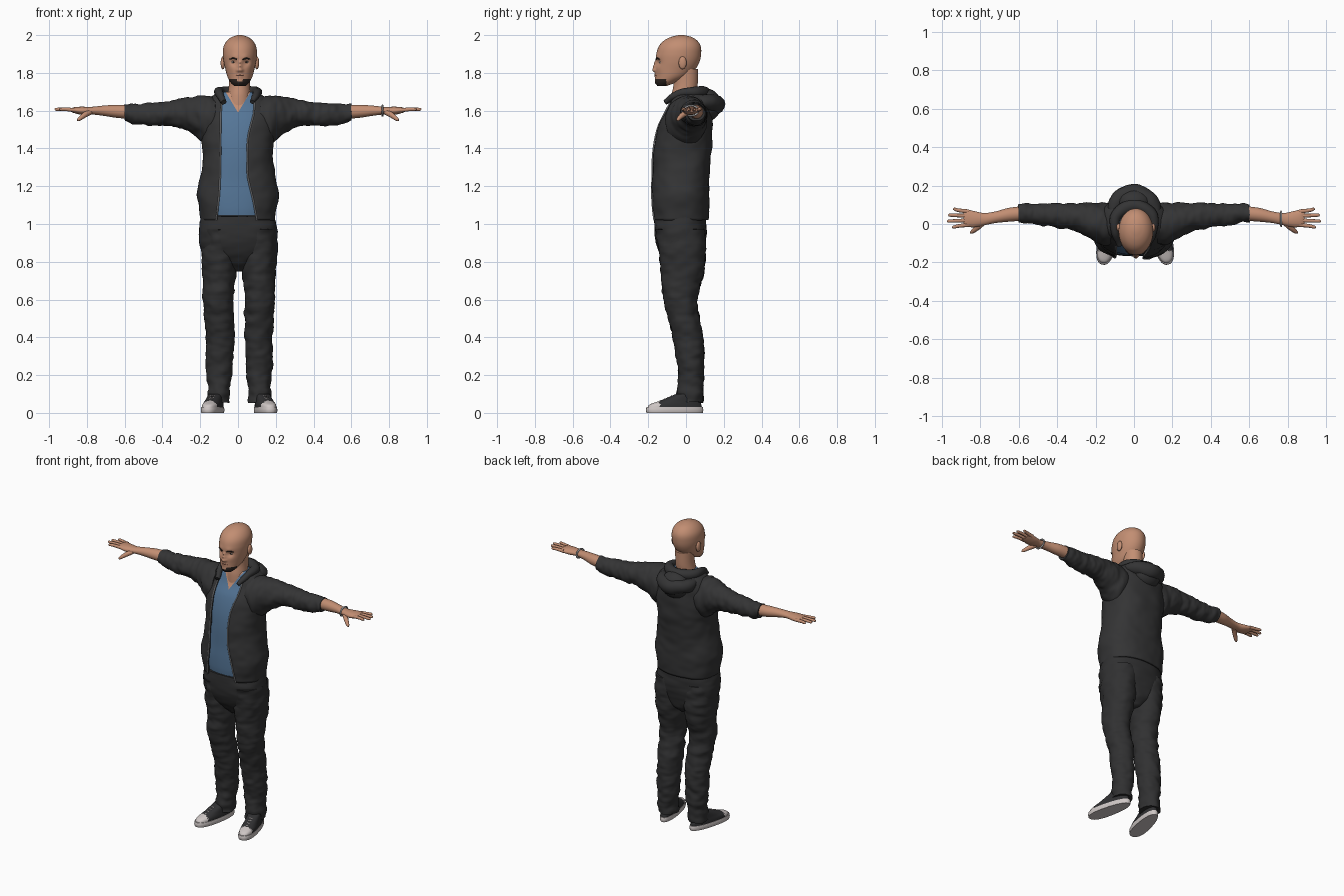
import bpy, bmesh, math
from mathutils import Vector, Matrix, noise

cube = bpy.data.objects.get("Cube")
if cube:
    bpy.data.objects.remove(cube)


def material(name, r, g, b):
    m = bpy.data.materials.new(name)
    m.use_nodes = True
    m.diffuse_color = (r, g, b, 1)
    bsdf = m.node_tree.nodes["Principled BSDF"]
    bsdf.inputs["Base Color"].default_value = (r, g, b, 1)
    bsdf.inputs["Roughness"].default_value = 0.8
    return m


SKIN = material("skin", .54, .27, .17)
JACKET = material("charcoal jacket", .034, .034, .035)
PANTS = material("dark trousers", .03, .03, .031)
SHIRT = material("blue shirt", .09, .18, .31)
HAIR = material("dark hair", .025, .018, .015)
RUBBER = material("pale rubber", .62, .57, .56)
CANVAS = material("black canvas", .03, .03, .032)
METAL = material("silver metal", .42, .42, .43)
LIPS = material("lips", .36, .15, .1)
EYE = material("eye white", .6, .55, .5)


def sample(keys, t):
    """Smooth interpolation of rows whose first entry is the parameter."""
    n = len(keys)
    i = 0
    while i < n - 2 and t > keys[i + 1][0]:
        i += 1

    def slope(j, c):
        a, b = keys[max(j - 1, 0)], keys[min(j + 1, n - 1)]
        return (b[c] - a[c]) / (b[0] - a[0])
    p, q = keys[i], keys[i + 1]
    h = q[0] - p[0]
    f = (t - p[0]) / h
    e = f * f * (3 - 2 * f)
    return [p[c] * (1 - e) + q[c] * e
            + h * f * (1 - f) * ((1 - f) * slope(i, c) - f * slope(i + 1, c))
            for c in range(1, len(p))]


def spread(keys, steps):
    a, b = keys[0][0], keys[-1][0]
    return [a + (b - a) * i / steps for i in range(steps + 1)]


def oval(angle, ru, rv, p):
    c, s = math.cos(angle), math.sin(angle)
    return (ru * math.copysign(abs(c) ** p, c), rv * math.copysign(abs(s) ** p, s))


def skin_rings(name, rings, mats, closed=True, fold=0, freq=(14, 14, 24), edit=None, rule=None):
    """Bridge rings of points into one smooth part."""
    bm = bmesh.new()
    rows = [[bm.verts.new(p) for p in ring] for ring in rings]
    n = len(rows[0])
    for a, b in zip(rows, rows[1:]):
        for j in range(n if closed else n - 1):
            k = (j + 1) % n
            bm.faces.new((a[j], a[k], b[k], b[j]))
    if closed:
        bm.faces.new(rows[0])
        bm.faces.new(rows[-1])
        bmesh.ops.recalc_face_normals(bm, faces=bm.faces)
    bm.normal_update()
    if fold:
        for v in bm.verts:
            q = Vector([c * f for c, f in zip(v.co, freq)])
            v.co += v.normal * fold * (noise.noise(q) + .5 * noise.noise(q * 2))
    if edit:
        edit(bm)
    if rule:
        for f in bm.faces:
            f.material_index = rule(f.calc_center_median())
    return finish(name, bm, mats)


def finish(name, bm, mats):
    me = bpy.data.meshes.new(name)
    bm.to_mesh(me)
    bm.free()
    for m in mats:
        me.materials.append(m)
    me.shade_smooth()
    me.set_sharp_from_angle(angle=math.radians(50))
    ob = bpy.data.objects.new(name, me)
    bpy.context.collection.objects.link(ob)
    return ob


def loft(name, keys, mats, axis="z", side=1, shift=0, n=40, steps=40, p=1, **kw):
    rings = []
    for t in spread(keys, steps):
        cu, cv, ru, rv = sample(keys, t)
        ring = []
        for j in range(n):
            u, v = oval(math.tau * j / n, ru, rv, p)
            u, v = cu + u, cv + v
            ring.append((side * u + shift, v, t) if axis == "z" else (side * t, u, v))
        rings.append(ring)
    return skin_rings(name, rings, mats, **kw)


def tube(name, points, mat, side=1, n=14, steps=20, **kw):
    """Sweep a circle along points given as (x, y, z, radius)."""
    keys = [(i, side * p[0], *p[1:]) for i, p in enumerate(points)]
    ts = spread(keys, steps)
    path = [sample(keys, t) for t in ts]
    rings = []
    for i, q in enumerate(path):
        d = Vector(path[min(i + 1, steps)][:3]) - Vector(path[max(i - 1, 0)][:3])
        rot = d.to_track_quat("Z", "Y")
        rings.append([Vector(q[:3]) + rot @ Vector((*oval(math.tau * j / n, q[3], q[3], 1), 0))
                      for j in range(n)])
    return skin_rings(name, rings, [mat], **kw)


def ball(name, centre, size, mats, rule=None):
    bm = bmesh.new()
    bmesh.ops.create_uvsphere(bm, u_segments=24, v_segments=16, radius=1,
                              matrix=Matrix.LocRotScale(Vector(centre), None, Vector(size)))
    if rule:
        for f in bm.faces:
            f.material_index = rule(f.calc_center_median())
    return finish(name, bm, mats)


def arch(half):
    """Mirror a half path, ending on the centre line, into a full one."""
    return half + [(-p[0], *p[1:]) for p in reversed(half[:-1])]


# Torso: shared profile (z, centre x, centre y, half width, half depth)
TORSO = [(1.02, 0, -.03, .195, .15), (1.08, 0, -.03, .205, .153), (1.15, 0, -.03, .217, .153),
         (1.22, 0, -.03, .204, .15), (1.35, 0, -.022, .185, .155), (1.45, 0, -.012, .19, .153),
         (1.55, 0, 0, .2, .137), (1.62, 0, .012, .185, .112), (1.67, 0, .018, .15, .1),
         (1.7, 0, .015, .1, .088)]
# Jacket opening: height, right edge, left edge
OPENING = [(1.02, -.115, .1), (1.15, -.1, .075), (1.25, -.095, .052), (1.45, -.093, .052),
           (1.6, -.09, .085), (1.7, -.08, .085)]
P = .85
rings = []
for z in spread(TORSO, 60):
    cx, cy, rx, ry = sample(TORSO, z)
    right, left = sample(OPENING, z)
    a0 = -math.acos((left / rx) ** (1 / P))
    a1 = math.pi + math.acos((-right / rx) ** (1 / P))
    ring = []
    for j in range(73):
        u, v = oval(a0 + (a1 - a0) * j / 72, rx, ry, P)
        ring.append((cx + u, cy + v, z))
    rings.append(ring)
jacket = skin_rings("jacket_body", rings, [JACKET], closed=False, fold=.006, freq=(9, 9, 12))
wall = jacket.modifiers.new("thickness", "SOLIDIFY")
wall.thickness = .01
wall.offset = -1
for label, j in (("left", 0), ("right", -1)):
    edge = [(*ring[j], .004) for ring in rings[:56:5]]
    tube(label + "_zipper", [(x, y - .003, z, r) for x, y, z, r in edge], METAL, n=8, steps=50)


# Shirt with a clean V neck
def cut_neck(bm):
    for s in (1, -1):
        geom = bm.verts[:] + bm.edges[:] + bm.faces[:]
        bmesh.ops.bisect_plane(bm, geom=geom, plane_co=(0, 0, 1.59), plane_no=(s, 0, -.6))


inner = [(max(z, 1.045), cx, cy, rx - .02, ry - .018) for z, cx, cy, rx, ry in TORSO]
loft("shirt", inner, [SHIRT, SKIN], n=80, steps=50, p=P, edit=cut_neck,
     rule=lambda c: int(c.y < 0 and abs(c.x) < .6 * (c.z - 1.59)))

# Hood lying on the back
tube("hood_collar", arch([(.075, -.11, 1.645, .014), (.098, -.04, 1.69, .022),
                          (.09, .05, 1.697, .03), (0, .095, 1.695, .035)]),
     JACKET, steps=40, fold=.004)
tube("hood_fold", arch([(.115, .04, 1.655, .025), (.085, .12, 1.645, .042),
                        (0, .158, 1.635, .05)]), JACKET, steps=40, fold=.007)
ball("hood_pouch", (0, .115, 1.63), (.095, .07, .085), [JACKET])

# Trousers
loft("trouser_seat", [(.75, 0, -.01, .03, .05), (.79, 0, -.012, .09, .09), (.86, 0, -.025, .19, .122),
                      (.95, 0, -.03, .207, .138), (1.04, 0, -.03, .197, .135)],
     [PANTS], p=P, fold=.004)
LEG = [(.055, .11, .02, .06, .07), (.12, .108, .022, .058, .07), (.2, .105, .027, .067, .068),
       (.4, .102, .01, .075, .08), (.5, .105, -.012, .078, .083), (.6, .11, -.03, .08, .09),
       (.75, .105, -.018, .09, .115), (.85, .105, -.02, .098, .124), (.97, .105, -.03, .095, .13)]

SLEEVE = [(.12, 0, 1.555, .105, .12), (.17, .002, 1.548, .11, .13), (.22, .015, 1.57, .095, .106),
          (.3, .035, 1.585, .073, .077), (.4, .045, 1.583, .063, .064), (.5, .05, 1.58, .055, .058),
          (.56, .055, 1.583, .05, .053), (.6, .055, 1.59, .047, .045)]
ARM = [(.55, .057, 1.592, .038, .038), (.65, .048, 1.597, .036, .034), (.72, .035, 1.6, .03, .026),
       (.78, .025, 1.6, .032, .02), (.83, .025, 1.6, .042, .021), (.87, .03, 1.603, .044, .015),
       (.885, .03, 1.603, .039, .009)]
HX = .01

for side, label in ((1, "left_"), (-1, "right_")):
    loft(label + "trouser_leg", LEG, [PANTS], side=side, shift=.006, steps=80, fold=.009)
    loft(label + "sleeve", SLEEVE, [JACKET], axis="x", side=side, steps=60, fold=.008,
         freq=(24, 14, 14))
    loft(label + "forearm", ARM, [SKIN], axis="x", side=side)

    # Fingers and thumb
    for i, reach in enumerate((.945, .97, .965, .94)):
        y = -.004 + i * .023
        tip = y + (i - 1.5) * .008
        tube(label + "finger", [(.86, y, 1.603, .011), (.91, (y + tip) / 2, 1.607, .0095),
                                (reach - .008, tip, 1.607, .008), (reach, tip, 1.606, .003)],
             SKIN, side=side)
    tube(label + "thumb", [(.785, .008, 1.593, .016), (.815, -.02, 1.575, .014),
                           (.84, -.04, 1.556, .01), (.85, -.046, 1.547, .004)], SKIN, side=side)

    # Canvas shoe: built straight, then turned outwards
    place = Matrix.Translation((side * .137 + .006, -.06, 0)) @ Matrix.Rotation(side * .22, 4, "Z")

    def toe_shape(bm):
        for v in bm.verts:
            v.co.x *= 1 - .8 * v.co.y
    sole = loft(label + "shoe_sole", [(0, 0, 0, .048, .152), (.015, 0, 0, .05, .155),
                                      (.03, 0, 0, .048, .152)], [RUBBER], steps=6, p=P, edit=toe_shape)
    upper = loft(label + "shoe_upper", [(.025, 0, 0, .046, .149), (.045, 0, .005, .045, .139),
                                        (.065, 0, .03, .042, .108), (.1, 0, .07, .04, .062)],
                 [CANVAS, RUBBER], steps=24, p=P, edit=toe_shape, rule=lambda c: int(c.y < -.085))
    parts = [sole, upper]
    for i in range(4):
        y, z = -.073 + i * .019, .064 + i * .0085
        parts.append(tube(label + "lace", [(-.03, y + .012, z - .012, .004), (0, y, z, .004),
                                           (.03, y + .012, z - .012, .004)], RUBBER, n=8))
    for ob in parts:
        ob.matrix_world = place

    # Ears, eyes and brows
    ball(label + "ear", (HX + side * .09, -.018, 1.853), (.012, .021, .034), [SKIN])
    ex = HX + side * .033
    ball(label + "eye", (ex, -.13, 1.857), (.014, .013, .009), [EYE, HAIR],
         rule=lambda c: int(abs(c.x - ex) < .006 and c.y < -.13))
    brow = [(.015, -.159, 1.871, .003), (.035, -.153, 1.877, .004), (.056, -.138, 1.872, .002)]
    tube(label + "eyebrow", [(HX + side * x, y, z, r) for x, y, z, r in brow], HAIR, n=8)

# Bracelet on the left wrist
ring = [(.765, .027 + .038 * math.cos(a), 1.6 + .027 * math.sin(a), .005)
        for a in (math.tau * i / 12 for i in range(13))]
tube("bracelet", ring, METAL, n=10, steps=48)

# Neck and head
loft("neck", [(1.58, 0, -.01, .08, .07), (1.68, .005, -.01, .062, .066),
              (1.74, .008, -.002, .056, .064), (1.82, .01, -.002, .056, .066)], [SKIN])
# Facial relief: offset x, height, radius, push
RELIEF = [(.033, 1.856, .018, -.012), (.03, 1.88, .018, .004), (.047, 1.822, .022, .003),
          (.011, 1.813, .009, .007), (0, 1.816, .012, .015), (0, 1.835, .011, .012),
          (0, 1.855, .01, .008), (0, 1.785, .016, .005), (0, 1.745, .02, .005)]


def sculpt(bm):
    for v in bm.verts:
        if v.co.y < -.08:
            x = abs(v.co.x - HX)
            v.co.y -= sum(push * math.exp(-((x - dx) ** 2 + (v.co.z - z) ** 2) / r ** 2)
                          for dx, z, r, push in RELIEF)


def goatee(c):
    lip = abs(c.x - HX) < .014 and c.z > 1.755
    return int(c.z < 1.768 and c.y < -.105 and not lip)


# Height, front, back, half width
HEAD = [(1.73, -.148, -.1, .03), (1.75, -.16, -.05, .05), (1.78, -.161, .01, .066),
        (1.82, -.161, .05, .077), (1.86, -.16, .072, .086), (1.9, -.157, .08, .09),
        (1.94, -.144, .078, .086), (1.97, -.118, .06, .069), (1.99, -.08, .03, .043),
        (2, -.04, -.01, .012)]
loft("head", [(z, HX, (f + b) / 2, w, (b - f) / 2) for z, f, b, w in HEAD], [SKIN, HAIR],
     n=96, steps=70, edit=sculpt, rule=goatee)
tube("mouth", [(HX - .022, -.157, 1.785, .002), (HX, -.164, 1.787, .004),
               (HX + .022, -.157, 1.785, .002)], LIPS, n=8)
